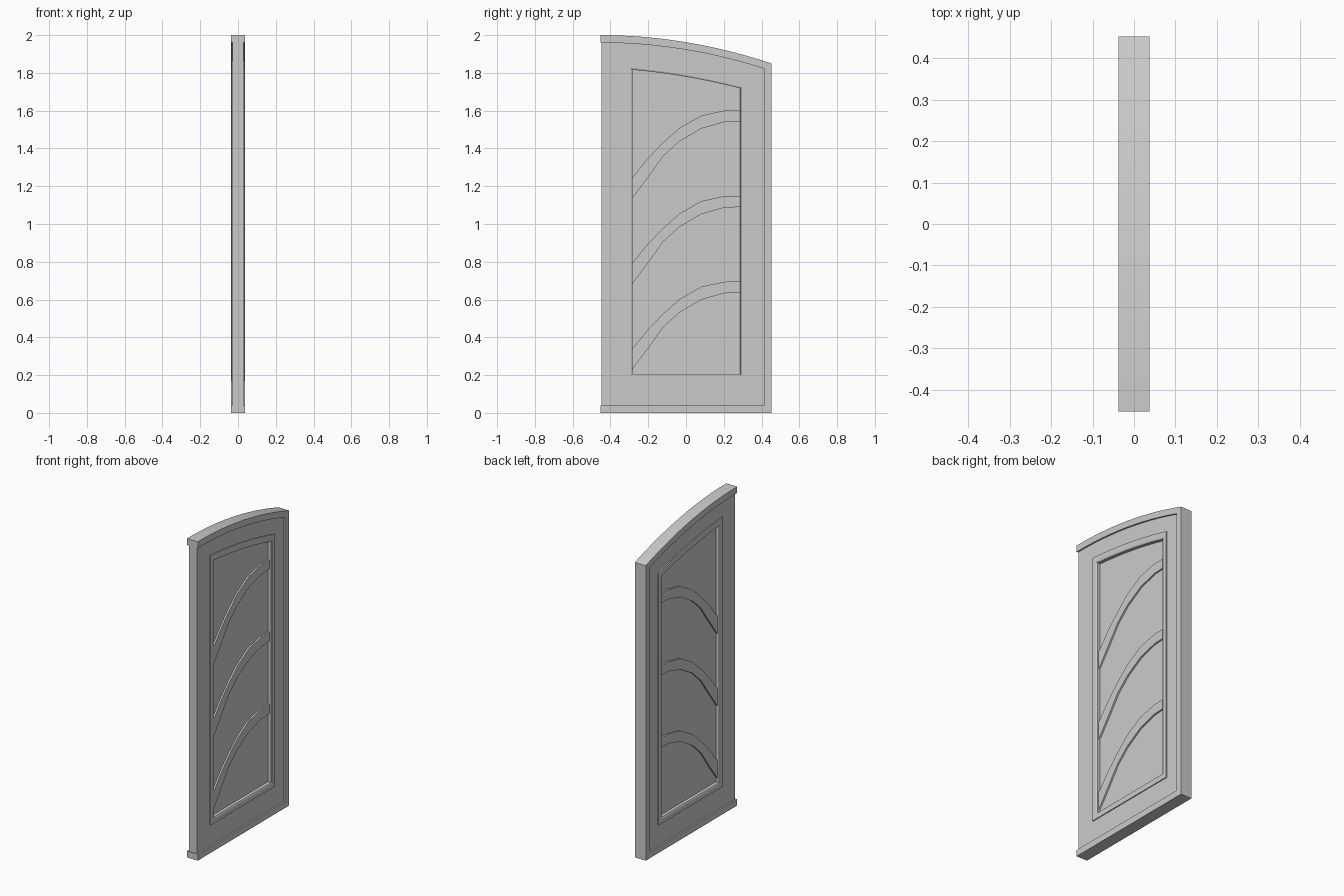
import bpy, bmesh

if "Cube" in bpy.data.objects:
    bpy.data.objects.remove(bpy.data.objects["Cube"])

N = 12  # segments along each arched top


def band(name, outer, inner, xo, xi=None, closed=True):
    """Solid strip between two (y, z) paths, symmetric in x; depth may differ at each path."""
    xi = xo if xi is None else xi
    bm = bmesh.new()
    rows = [[bm.verts.new((x, y, z)) for y, z in path]
            for path, x in ((outer, xo), (inner, xi), (inner, -xi), (outer, -xo))]
    n = len(outer)
    for i in range(n if closed else n - 1):
        j = (i + 1) % n
        for k in range(4):
            a, b = rows[k], rows[(k + 1) % 4]
            bm.faces.new((a[i], a[j], b[j], b[i]))
    if not closed:
        bm.faces.new([r[0] for r in rows])
        bm.faces.new([r[-1] for r in rows])
    bmesh.ops.recalc_face_normals(bm, faces=bm.faces)
    me = bpy.data.meshes.new(name)
    bm.to_mesh(me)
    bm.free()
    ob = bpy.data.objects.new(name, me)
    bpy.context.collection.objects.link(ob)
    return ob


def outer_top(y):
    return 2.0 - 0.15 * ((y + 0.453) / 0.906) ** 2


def opening_top(y):
    t = (y + 0.29) / 0.58
    return 1.825 - 0.05 * t - 0.05 * t * t


def loop(y0, y1, z0, top, dz=0.0):
    pts = [(y0, z0), (y1, z0)]
    for i in range(N + 1):
        y = y1 + (y0 - y1) * i / N
        pts.append((y, top(y) + dz))
    return pts


# Nested outlines of the door opening
molding_out = loop(-0.32, 0.32, 0.17, opening_top, 0.035)
molding_in = loop(-0.29, 0.29, 0.20, opening_top)
lip_in = loop(-0.282, 0.285, 0.207, opening_top, -0.008)

# Stiles and rails
band("door_frame", loop(-0.447, 0.43, 0.02, outer_top, -0.02), lip_in, 0.028)

# Raised strip along the bottom, back edge and arched top
band("edge_strip", loop(-0.453, 0.453, 0.0, outer_top),
     loop(-0.453, 0.413, 0.04, outer_top, -0.04), 0.038, closed=False)

# Molding around the opening with a sloped inner lip
band("opening_molding", molding_out, molding_in, 0.034)
band("opening_lip", molding_in, lip_in, 0.034, 0.030)

# Recessed centre panel
base = [(y, 0.19) for y, z in molding_in[2:]]
band("centre_panel", [(y, z + 0.01) for y, z in molding_in[2:]], base, 0.010, closed=False)

# Three curved slats across the panel
ys = [-0.285, -0.20, -0.12, -0.035, 0.08, 0.20, 0.29]
upper = [1.245, 1.35, 1.432, 1.508, 1.574, 1.60, 1.602]
lower = [1.135, 1.248, 1.36, 1.437, 1.505, 1.539, 1.543]
for k in range(3):
    dz = -0.453 * k
    band(f"curved_slat_{k + 1}", [(y, z + dz) for y, z in zip(ys, upper)],
         [(y, z + dz) for y, z in zip(ys, lower)], 0.020, closed=False)
